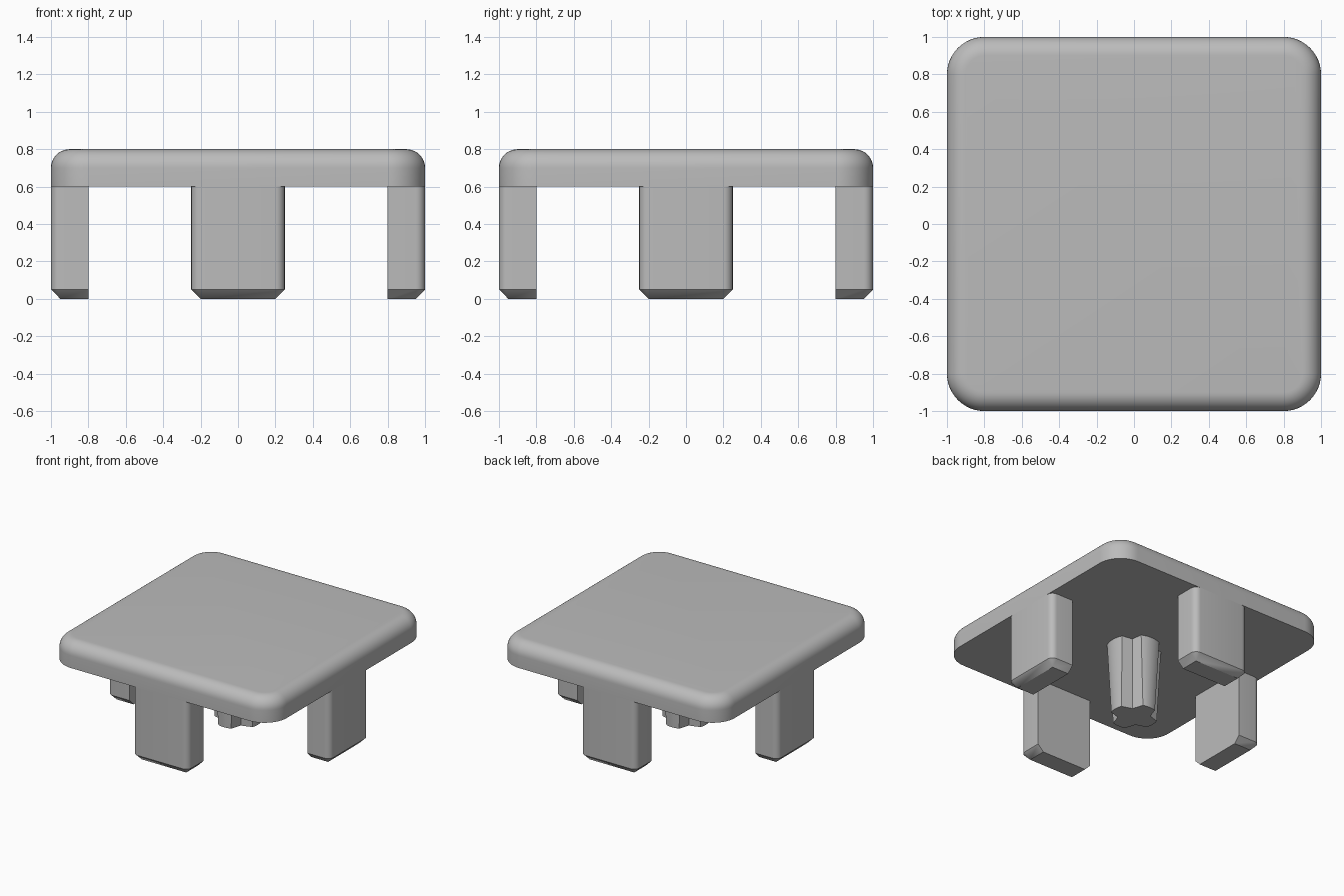
import bpy, bmesh
from math import sin, cos, pi, radians, asin

cube = bpy.data.objects.get("Cube")
if cube:
    bpy.data.objects.remove(cube)

grey = bpy.data.materials.new("light grey plastic")
grey.use_nodes = True
grey.diffuse_color = (0.5, 0.5, 0.5, 1)
grey.node_tree.nodes["Principled BSDF"].inputs["Base Color"].default_value = (0.5, 0.5, 0.5, 1)


def loft(name, rings, turn=0):
    """Skin matching closed outlines given as (points, z), capped at both ends."""
    bm = bmesh.new()
    loops = [[bm.verts.new((x, y, z)) for x, y in pts] for pts, z in rings]
    for a, b in zip(loops, loops[1:]):
        for i in range(len(a)):
            j = (i + 1) % len(a)
            bm.faces.new((a[i], a[j], b[j], b[i]))
    bm.faces.new(loops[0][::-1])
    bm.faces.new(loops[-1])
    bmesh.ops.remove_doubles(bm, verts=bm.verts, dist=1e-5)
    bmesh.ops.recalc_face_normals(bm, faces=bm.faces)
    mesh = bpy.data.meshes.new(name)
    bm.to_mesh(mesh)
    bm.free()
    mesh.materials.append(grey)
    obj = bpy.data.objects.new(name, mesh)
    bpy.context.collection.objects.link(obj)
    obj.rotation_euler.z = turn
    bpy.ops.object.select_all(action='DESELECT')
    obj.select_set(True)
    bpy.context.view_layer.objects.active = obj
    bpy.ops.object.shade_smooth_by_angle(angle=radians(25))
    return obj


def arc(cx, cy, r, start, end, steps):
    angles = [start + (end - start) * i / steps for i in range(steps + 1)]
    return [(cx + r * cos(a), cy + r * sin(a)) for a in angles]


# Cover plate: rounded square with a filleted top edge
def rounded_square(inset):
    pts = []
    for k, (sx, sy) in enumerate([(1, 1), (-1, 1), (-1, -1), (1, -1)]):
        pts += arc(sx * 0.8, sy * 0.8, 0.2 - inset, k * pi / 2, (k + 1) * pi / 2, 12)
    return pts


plate = [(rounded_square(0), 0.6)]
for i in range(11):
    t = pi / 2 * i / 10
    plate.append((rounded_square(0.1 * (1 - cos(t))), 0.7 + 0.1 * sin(t)))
loft("cover_plate", plate)


# Clip legs: rounded outer corners, bevelled foot, flat inner face
def leg_outline(r):
    return ([(-0.2 - r, -0.8)] + arc(-0.2, -0.95, r, pi, 1.5 * pi, 6)
            + arc(0.2, -0.95, r, 1.5 * pi, 2 * pi, 6) + [(0.2 + r, -0.8)])


for k, side in enumerate(["front", "left", "back", "right"]):
    loft(side + "_leg", [(leg_outline(0), 0), (leg_outline(0.05), 0.05),
                         (leg_outline(0.05), 0.6)], k * pi / 2)


# Centre post: tapered round post with a V groove on each diagonal
def post_outline(r, half_groove, spine):
    gap = asin(half_groove / r)
    pts = []
    for k in range(4):
        mid = k * pi / 2
        pts += arc(0, 0, r, mid - pi / 4 + gap, mid + pi / 4 - gap, 8)
        pts.append((spine * cos(mid + pi / 4), spine * sin(mid + pi / 4)))
    return pts


loft("centre_post", [(post_outline(0.18, 0.08, 0.12), 0.02),
                     (post_outline(0.205, 0.07, 0.14), 0.6)])
